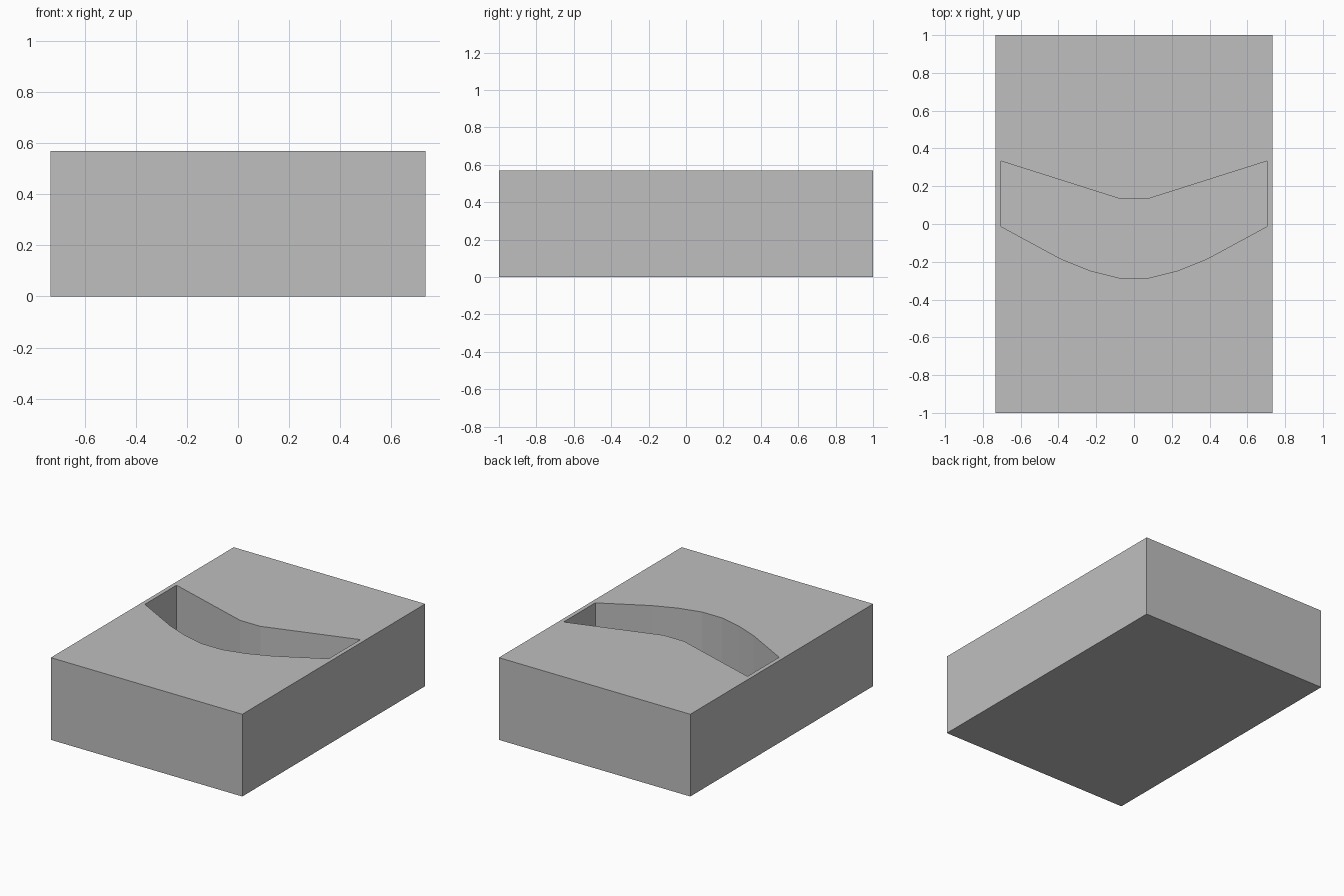
import bpy
import bmesh

if "Cube" in bpy.data.objects:
    bpy.data.objects.remove(bpy.data.objects["Cube"], do_unlink=True)

HALF_WIDTH, HALF_LENGTH, HEIGHT = 0.733, 1.0, 0.569
FLOOR = 0.03

grey = bpy.data.materials.new("plain grey")
grey.use_nodes = True
colour = (0.52, 0.52, 0.52, 1)
grey.diffuse_color = colour
grey.node_tree.nodes["Principled BSDF"].inputs["Base Color"].default_value = colour


def prism(name, outline, bottom, top):
    """Extrude a counter-clockwise outline upwards into a closed solid."""
    bm = bmesh.new()
    base = bm.faces.new([bm.verts.new((x, y, bottom)) for x, y in outline])
    lifted = bmesh.ops.extrude_face_region(bm, geom=[base], use_keep_orig=True)["geom"]
    verts = [v for v in lifted if isinstance(v, bmesh.types.BMVert)]
    bmesh.ops.translate(bm, verts=verts, vec=(0, 0, top - bottom))
    bmesh.ops.recalc_face_normals(bm, faces=bm.faces[:])
    mesh = bpy.data.meshes.new(name)
    bm.to_mesh(mesh)
    bm.free()
    mesh.materials.append(grey)
    obj = bpy.data.objects.new(name, mesh)
    bpy.context.collection.objects.link(obj)
    return obj


# Solid block
corners = [(-HALF_WIDTH, -HALF_LENGTH), (HALF_WIDTH, -HALF_LENGTH),
           (HALF_WIDTH, HALF_LENGTH), (-HALF_WIDTH, HALF_LENGTH)]
block = prism("block", corners, 0, HEIGHT)

# Curved pocket: the right-hand half of its outline, mirrored across x
half = [(0.077, -0.286), (0.235, -0.246), (0.39, -0.183),
        (0.704, -0.013), (0.704, 0.333), (0.077, 0.134)]
outline = half + [(-x, y) for x, y in reversed(half)]
cutter = prism("pocket_cutter", outline, FLOOR, HEIGHT + 0.2)
cutter.hide_render = True

# Cut the pocket, then discard the cutter
cut = block.modifiers.new("pocket", "BOOLEAN")
cut.operation = "DIFFERENCE"
cut.solver = "EXACT"
cut.object = cutter
bpy.context.view_layer.objects.active = block
block.select_set(True)
bpy.ops.object.modifier_apply(modifier=cut.name)
bpy.data.objects.remove(cutter, do_unlink=True)
